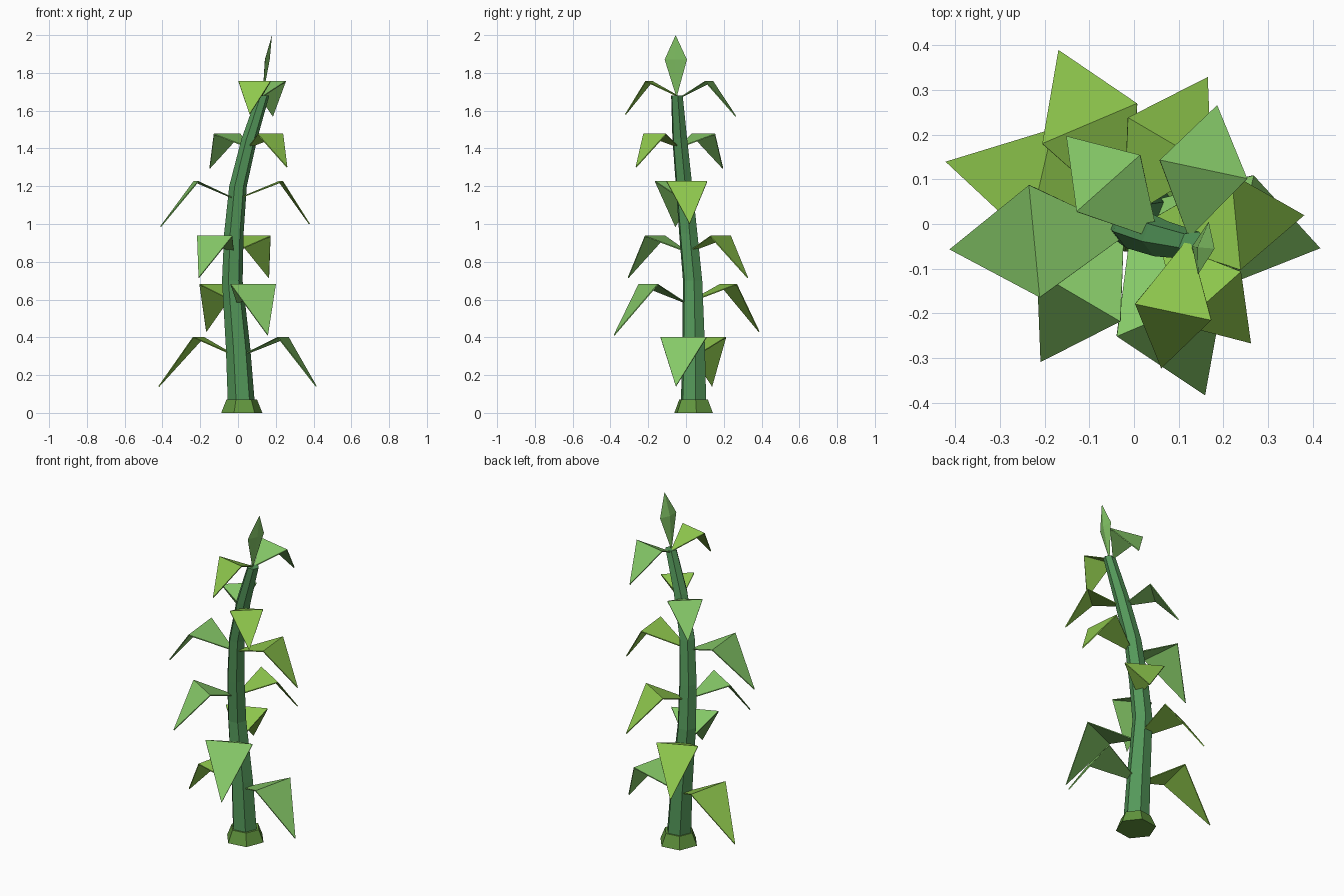
import bpy, bmesh, math
from mathutils import Vector

if "Cube" in bpy.data.objects:
    bpy.data.objects.remove(bpy.data.objects["Cube"])


def material(name, srgb):
    m = bpy.data.materials.new(name)
    lin = [((c / 255 + 0.055) / 1.055) ** 2.4 for c in srgb]
    m.diffuse_color = (*lin, 1)
    m.use_nodes = True
    m.node_tree.nodes["Principled BSDF"].inputs["Base Color"].default_value = m.diffuse_color
    return m


STALK = material("stalk green", (84, 152, 90))
FRESH = material("fresh leaf green", (134, 201, 104))
LIME = material("lime leaf green", (143, 200, 77))
ROOT = material("root green", (98, 150, 62))


def build(name, verts, faces, mat, thickness=0):
    mesh = bpy.data.meshes.new(name)
    mesh.from_pydata(verts, [], faces)
    bm = bmesh.new()
    bm.from_mesh(mesh)
    bmesh.ops.recalc_face_normals(bm, faces=bm.faces)
    bm.to_mesh(mesh)
    bm.free()
    mesh.materials.append(mat)
    ob = bpy.data.objects.new(name, mesh)
    bpy.context.collection.objects.link(ob)
    if thickness:
        mod = ob.modifiers.new("thickness", 'SOLIDIFY')
        mod.thickness, mod.offset = thickness, 0
    return ob


def hex_tube(name, rings, mat, turn):
    """Six-sided tube through rings of (x, y, z, radius), capped at both ends."""
    n, verts, faces = 6, [], []
    for x, y, z, r in rings:
        for i in range(n):
            a = turn + math.tau * i / n
            verts.append((x + r * math.cos(a), y + r * math.sin(a), z))
    for k in range(len(rings) - 1):
        for i in range(n):
            j = (i + 1) % n
            faces.append((k * n + i, k * n + j, (k + 1) * n + j, (k + 1) * n + i))
    faces += [tuple(range(n)), tuple(range(len(verts) - n, len(verts)))]
    return build(name, verts, faces, mat)


# Curved, tapering stalk and its flared foot
hex_tube("stalk", [(0.02, 0.04, 0.01, 0.073), (0.0, 0.04, 0.35, 0.065),
                   (-0.03, 0.035, 0.7, 0.055), (-0.022, 0.012, 0.95, 0.052),
                   (0.0, -0.01, 1.2, 0.047), (0.06, -0.033, 1.45, 0.042),
                   (0.133, -0.048, 1.68, 0.033)], STALK, math.radians(8))
hex_tube("root_foot", [(0.02, 0.04, 0, 0.11), (0.02, 0.04, 0.07, 0.082)],
         ROOT, math.radians(8))


def leaf(name, centre, angle, z_root, z_fold, z_tip, r_fold, r_tip, half, mat):
    """Rising triangle to a wide fold, then a drooping triangle to the tip."""
    c = Vector((*centre, 0))
    out = Vector((math.cos(angle), math.sin(angle), 0))
    side = Vector((-out.y, out.x, 0)) * half
    up = Vector((0, 0, 1))
    fold = c + out * r_fold + up * z_fold
    verts = [c + up * z_root, fold - side, fold + side, c + out * r_tip + up * z_tip]
    build(name, verts, [(0, 1, 2), (1, 3, 2)], mat, 0.006)


# Opposite leaf pairs: centre, angle of the fresh leaf, root z, fold z, then
# (tip z, fold radius, tip radius, half width) for the fresh and the lime leaf
PAIRS = [
    ((0.0, 0.042), -13, 0.295, 0.40, (0.14, 0.245, 0.425, 0.125), (0.14, 0.215, 0.43, 0.125)),
    ((-0.005, 0.003), -67, 0.58, 0.68, (0.41, 0.22, 0.417, 0.13), (0.43, 0.24, 0.417, 0.115)),
    ((-0.022, 0.01), 239.6, 0.85, 0.935, (0.715, 0.2, 0.367, 0.108), (0.715, 0.2, 0.367, 0.108)),
    ((-0.01, -0.018), 185.5, 1.13, 1.225, (0.985, 0.213, 0.402, 0.126), (1.0, 0.238, 0.39, 0.108)),
    ((0.055, -0.035), 131.7, 1.405, 1.475, (1.295, 0.168, 0.308, 0.095), (1.3, 0.175, 0.308, 0.09)),
    ((0.123, -0.03), 78, 1.67, 1.755, (1.57, 0.155, 0.3, 0.1), (1.58, 0.17, 0.297, 0.087)),
]
for i, (centre, deg, z_root, z_fold, fresh, lime) in enumerate(PAIRS, 1):
    for label, spec, mat, turn in (("fresh", fresh, FRESH, 0), ("lime", lime, LIME, 180)):
        z_tip, r_fold, r_tip, half = spec
        leaf(f"{label}_leaf_{i}", centre, math.radians(deg + turn),
             z_root, z_fold, z_tip, r_fold, r_tip, half, mat)

# Upright diamond shoot at the top
build("top_shoot", [(0.13, -0.05, 1.67), (0.143, -0.113, 1.87), (0.18, -0.055, 2.0),
                    (0.167, 0.005, 1.87), (0.142, -0.052, 1.87), (0.168, -0.058, 1.87)],
      [(0, 1, 4), (0, 4, 3), (2, 4, 1), (2, 3, 4),
       (0, 5, 1), (0, 3, 5), (2, 1, 5), (2, 5, 3)], FRESH)
